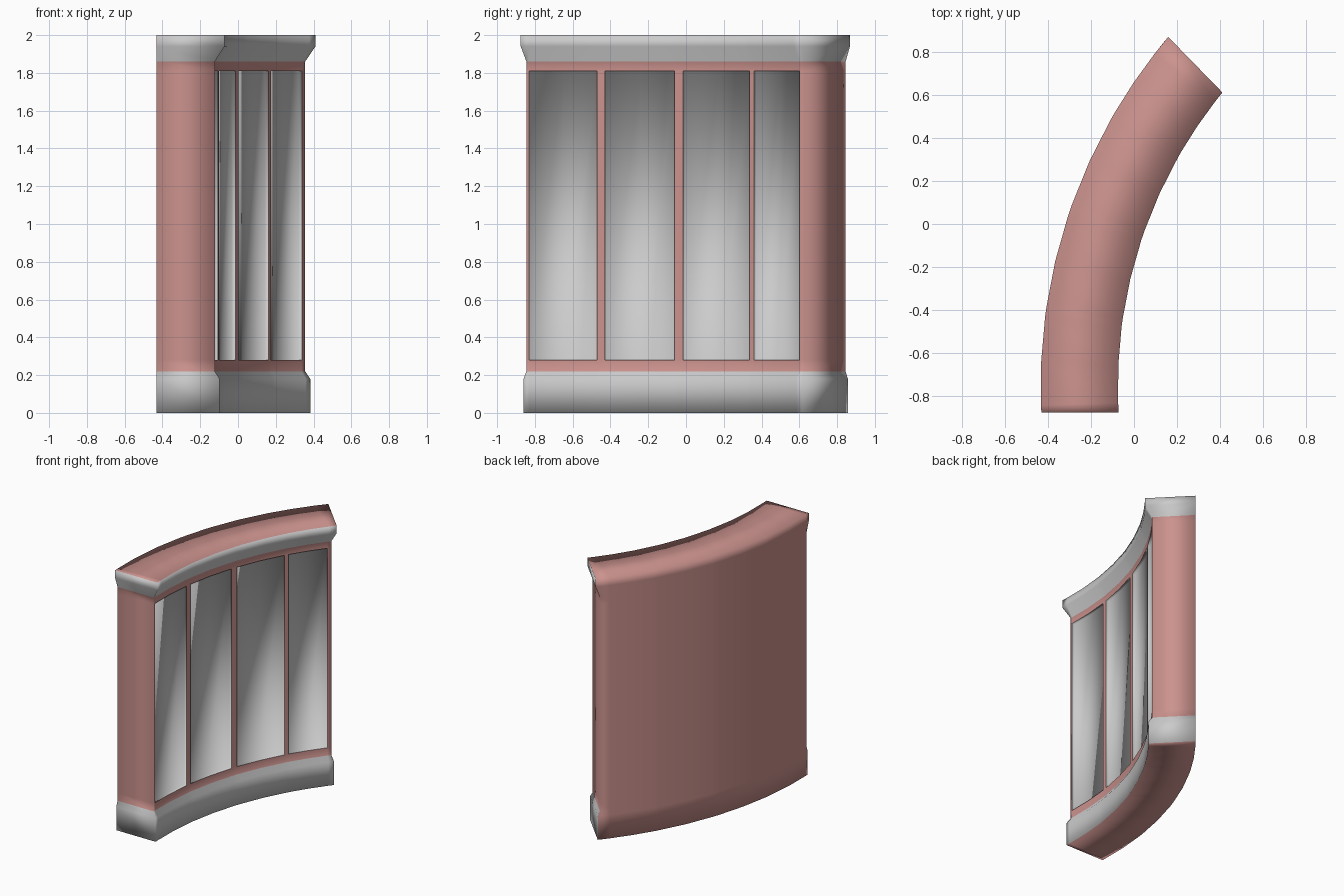
import bpy, bmesh
from math import asin, sin, cos, radians

cube = bpy.data.objects.get("Cube")
if cube:
    bpy.data.objects.remove(cube)


def material(name, rgb):
    m = bpy.data.materials.new(name)
    m.use_nodes = True
    m.diffuse_color = (*rgb, 1)
    m.node_tree.nodes["Principled BSDF"].inputs["Base Color"].default_value = (*rgb, 1)
    return m


# Plan: concentric arcs around a centre on the concave side
CX, CY = 2.075, -0.75
OUTER, INNER = 2.508, 2.2
PANELS = [(-0.83, -0.47), (-0.43, -0.06), (-0.015, 0.335), (0.36, 0.60)]

# Section rows: height, concave-side radius, overhang at the two ends
BASE, WALL, CORNICE = (2.175, 0.015), (INNER, 0), (2.15, 0.03)
ROWS = [(0, *BASE), (0.18, *BASE), (0.22, *WALL), (0.28, *WALL),
        (1.81, *WALL), (1.86, *WALL), (1.94, *CORNICE), (2, *CORNICE)]
PANEL_ROW = 3


def front_angle(r, over):
    return -asin((0.095 + over) / r)


def back_angle(r, over):
    return radians(38.6 + (r - INNER) * 2.9) + over / r


# Stations along the arc: both ends, panel edges and panel middles
inner_stations, panel_cells = [], []
for y0, y1 in PANELS:
    a, b = (asin((y - CY) / INNER) for y in (y0, y1))
    first = len(inner_stations) + 1
    panel_cells += [first, first + 1]
    inner_stations += [a, (a + b) / 2, b]
count = len(inner_stations) + 2


def angle_at(i, r, over):
    if i == 0:
        return front_angle(r, over)
    if i == count - 1:
        return back_angle(r, over)
    return inner_stations[i - 1]


# Curved wall lofted through the stations
bm = bmesh.new()


def vert(i, r, z, over):
    a = angle_at(i, r, over)
    return bm.verts.new((CX - r * cos(a), CY + r * sin(a), z))


concave = [[vert(i, r, z, o) for z, r, o in ROWS] for i in range(count)]
convex = [[vert(i, OUTER, z, o) for z, r, o in ROWS] for i in range(count)]
RED, GREY = 0, 1
top = len(ROWS) - 1
panel_faces = []


def quad(a, b, c, d, colour=RED):
    f = bm.faces.new((a, b, c, d))
    f.material_index = colour
    f.smooth = True
    return f


def band(j):
    """Base and cornice rows are grey, the wall between is red."""
    return GREY if j < 2 or j >= top - 2 else RED


for i in range(count - 1):
    c0, c1, o0, o1 = concave[i], concave[i + 1], convex[i], convex[i + 1]
    for j in range(top):
        f = quad(c0[j], c1[j], c1[j + 1], c0[j + 1], band(j))
        if j == PANEL_ROW and i in panel_cells:
            panel_faces.append(f)
        quad(o0[j], o0[j + 1], o1[j + 1], o1[j])
    quad(c0[top], c1[top], o1[top], o0[top])
    quad(c0[0], o0[0], o1[0], c1[0])

# End caps
for i in (0, count - 1):
    for j in range(top):
        quad(concave[i][j], concave[i][j + 1], convex[i][j + 1], convex[i][j], band(j))
bmesh.ops.recalc_face_normals(bm, faces=bm.faces)

# Recessed grey panels with a crisp rim
for f in panel_faces:
    f.material_index = GREY
walls = bmesh.ops.inset_region(bm, faces=panel_faces, thickness=0.0005, depth=-0.02,
                               use_even_offset=True, use_boundary=True)["faces"]
recess = set(walls) | set(panel_faces)
for f in recess:
    f.material_index = GREY
    f.smooth = True
for e in bm.edges:
    if sum(f in recess for f in e.link_faces) == 1:
        e.smooth = False

mesh = bpy.data.meshes.new("curved_wall")
bm.to_mesh(mesh)
bm.free()
mesh.materials.append(material("dusty red", (0.60, 0.29, 0.27)))
mesh.materials.append(material("light grey", (0.60, 0.60, 0.60)))
wall = bpy.data.objects.new("curved_wall", mesh)
bpy.context.collection.objects.link(wall)
